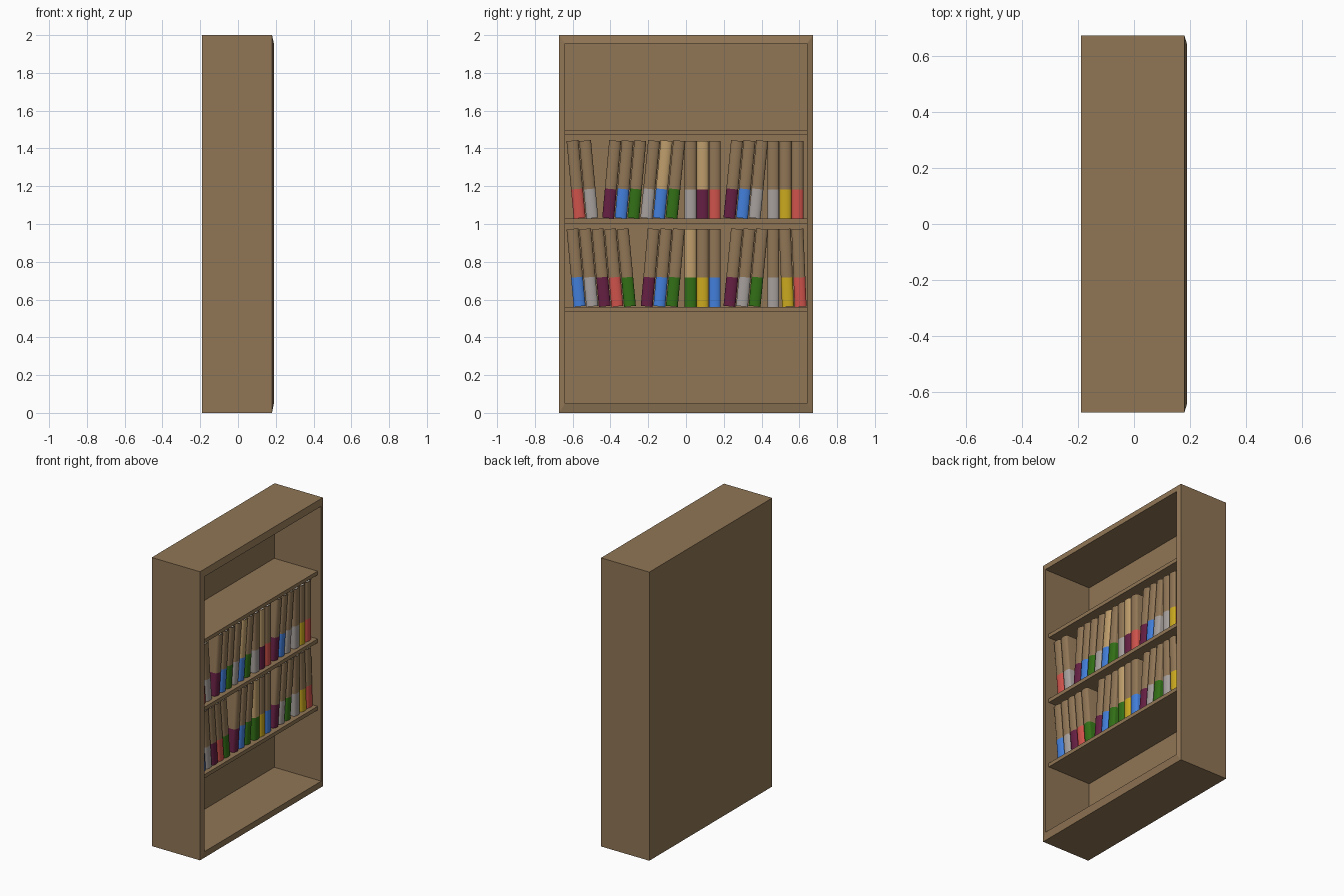
import bpy, bmesh, math

if "Cube" in bpy.data.objects:
    bpy.data.objects.remove(bpy.data.objects["Cube"])


def material(name, rgb):
    m = bpy.data.materials.new(name)
    m.diffuse_color = (*rgb, 1)
    m.use_nodes = True
    m.node_tree.nodes["Principled BSDF"].inputs["Base Color"].default_value = m.diffuse_color
    return m


MATS = {
    "wood": material("wood brown", (0.28, 0.18, 0.092)),
    "tan": material("light tan", (0.52, 0.34, 0.15)),
    "red": material("red", (0.62, 0.085, 0.07)),
    "grey": material("warm grey", (0.38, 0.35, 0.335)),
    "purple": material("purple", (0.13, 0.014, 0.055)),
    "blue": material("blue", (0.055, 0.21, 0.70)),
    "green": material("green", (0.032, 0.16, 0.008)),
    "yellow": material("yellow", (0.60, 0.40, 0.014)),
    "page": material("page white", (0.78, 0.77, 0.74)),
}


def finish(name, bm, mats):
    bmesh.ops.recalc_face_normals(bm, faces=bm.faces[:])
    me = bpy.data.meshes.new(name)
    bm.to_mesh(me)
    bm.free()
    for m in mats:
        me.materials.append(MATS[m])
    ob = bpy.data.objects.new(name, me)
    bpy.context.collection.objects.link(ob)
    return ob


def skin(bm, rings):
    """Quads between successive closed rings; returns the rings of verts."""
    vs = [[bm.verts.new(p) for p in r] for r in rings]
    n = len(vs[0])
    for k in range(len(vs) - 1):
        for i in range(n):
            j = (i + 1) % n
            f = bm.faces.new((vs[k][i], vs[k][j], vs[k + 1][j], vs[k + 1][i]))
            f.material_index = k
    bm.faces.new(vs[0])
    bm.faces.new(vs[-1]).material_index = len(vs) - 2
    return vs


def add_box(bm, x0, x1, y0, y1, z0, z1, mi=0):
    r = bmesh.ops.create_cube(bm, size=1)
    for v in r["verts"]:
        v.co = ((x0 + x1) / 2 + v.co.x * (x1 - x0),
                (y0 + y1) / 2 + v.co.y * (y1 - y0),
                (z0 + z1) / 2 + v.co.z * (z1 - z0))
        for f in v.link_faces:
            f.material_index = mi


# cabinet: open on +x, with a slightly raised mitred rim
def rect(x, y, z0, z1):
    return [(x, -y, z0), (x, y, z0), (x, y, z1), (x, -y, z1)]


bm = bmesh.new()
skin(bm, [rect(-0.19, 0.673, 0, 2), rect(0.18, 0.673, 0, 2),
          rect(0.19, 0.64, 0.05, 1.955), rect(-0.17, 0.64, 0.05, 1.955)])
for f in bm.faces:
    f.material_index = 0
finish("cabinet", bm, ["wood"])

# shelves
for name, z in (("lower_shelf", 0.535), ("middle_shelf", 1.002), ("upper_shelf", 1.472)):
    bm = bmesh.new()
    add_box(bm, -0.17, 0.162, -0.64, 0.64, z, z + 0.026)
    finish(name, bm, ["wood"])

# book: U-shaped cover with rounded spine, coloured lower band, inset pages
W, H, BAND, T = 0.0315, 0.412, 0.155, 0.005
SPINE, BACK, BULGE = 0.12, -0.15, 0.016


def arc(w, x, bulge):
    return [(x + bulge * math.cos(a), w * math.sin(a))
            for a in (math.pi * (i / 8 - 0.5) for i in range(9))]


PROFILE = ([(BACK, -W)] + arc(W, SPINE, BULGE) + [(BACK, W), (BACK, W - T)]
           + arc(W - T, SPINE - T, BULGE)[::-1] + [(BACK, T - W)])


def book(name, band, cover, y_bot, y_top, z):
    bm = bmesh.new()
    skin(bm, [[(x, y, h) for x, y in PROFILE] for h in (0, BAND, H)])
    add_box(bm, BACK + 0.008, SPINE, T - W, W - T, 0.008, H - 0.008, 2)
    ob = finish(name, bm, [band, cover, "page"])
    lean = math.asin((y_top - y_bot) / H)
    ob.rotation_euler.x = -lean
    ob.location = (0, y_bot, z + W * abs(math.sin(lean)))
    bpy.ops.object.select_all(action="DESELECT")
    ob.select_set(True)
    bpy.context.view_layer.objects.active = ob
    bpy.ops.object.shade_smooth_by_angle(angle=math.radians(40))


# groups of leaning books: first bottom position, lean offset, band colours
UPPER = [(-0.563, -0.038, "red grey"),
         (-0.412, 0.037, "purple blue green"),
         (-0.210, 0.041, "grey blue* green"),
         (0.024, 0, "grey purple* red"),
         (0.230, 0.040, "purple blue grey"),
         (0.462, 0, "grey yellow red")]
LOWER = [(-0.563, -0.038, "blue grey purple red green"),
         (-0.208, 0.037, "purple blue green"),
         (0.024, 0, "green* yellow blue"),
         (0.230, 0.040, "purple grey green"),
         (0.462, 0, "grey"),
         (0.540, -0.017, "yellow red")]

for row, groups, z in (("upper", UPPER, 1.028), ("lower", LOWER, 0.561)):
    n = 0
    for y, off, names in groups:
        step = 0.0640 if off == 0 else 0.0665
        for i, c in enumerate(names.split()):
            n += 1
            yb = y + i * step
            book(f"{row}_book_{n:02d}", c.rstrip("*"),
                 "tan" if c.endswith("*") else "wood", yb, yb + off, z)
